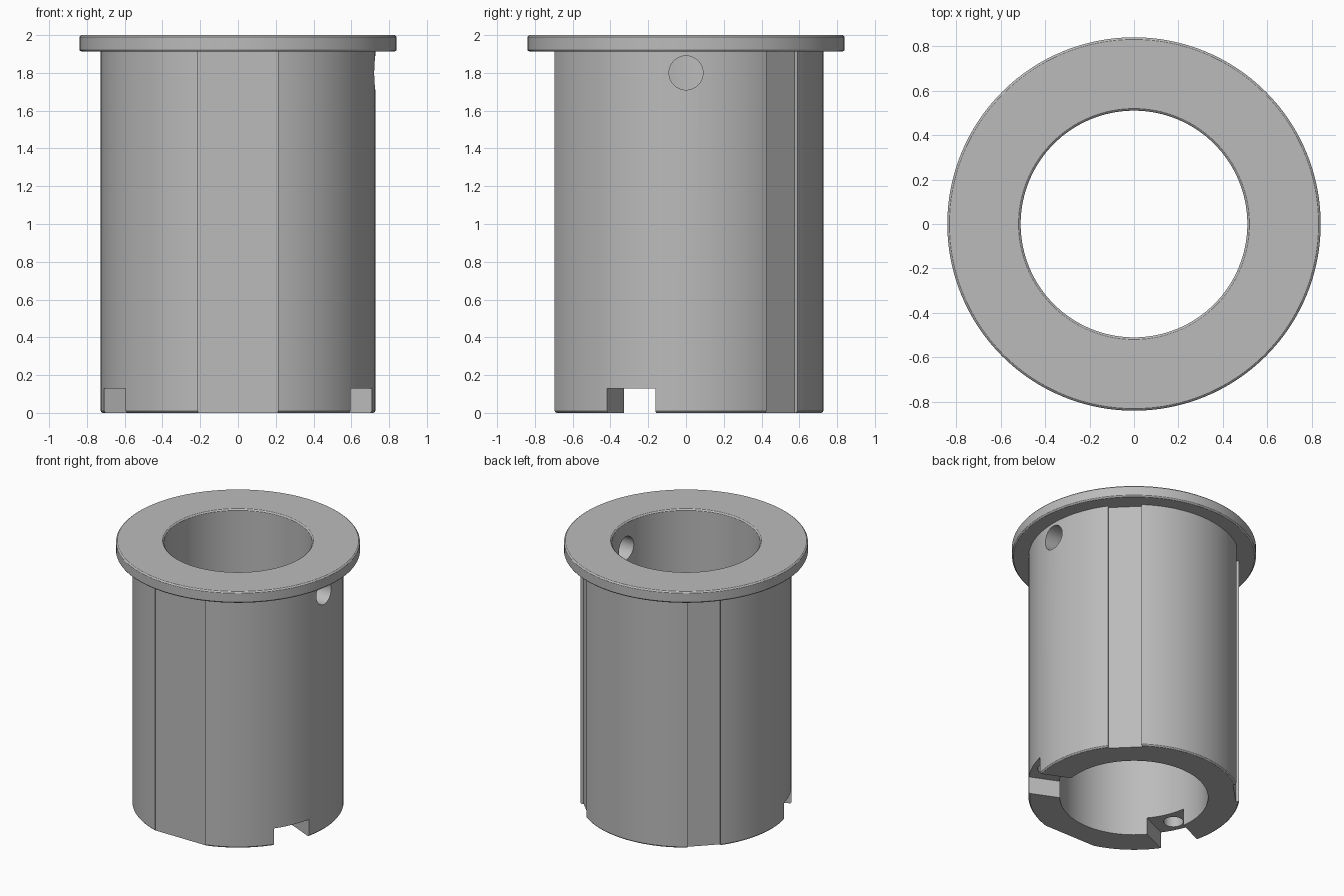
import bpy, bmesh, math
from mathutils import Matrix, Vector

old = bpy.data.objects.get("Cube")
if old:
    bpy.data.objects.remove(old, do_unlink=True)

OUTER, BORE, RIM, HEIGHT, RIM_BASE = 0.727, 0.51, 0.84, 2.0, 1.913

grey = bpy.data.materials.new("plain grey")
grey.use_nodes = True
grey.diffuse_color = (0.5, 0.5, 0.5, 1)
grey.node_tree.nodes["Principled BSDF"].inputs["Base Color"].default_value = (0.5, 0.5, 0.5, 1)


def add_object(name, bm):
    bmesh.ops.recalc_face_normals(bm, faces=bm.faces[:])
    mesh = bpy.data.meshes.new(name)
    bm.to_mesh(mesh)
    bm.free()
    mesh.materials.append(grey)
    obj = bpy.data.objects.new(name, mesh)
    bpy.context.collection.objects.link(obj)
    return obj


def revolve(name, profile, steps=128):
    """Spin a closed (radius, height) outline around z."""
    bm = bmesh.new()
    verts = [bm.verts.new((r, 0, z)) for r, z in profile]
    edges = [bm.edges.new((v, verts[i - 1])) for i, v in enumerate(verts)]
    bmesh.ops.spin(bm, geom=verts + edges, cent=(0, 0, 0), axis=(0, 0, 1),
                   angle=math.tau, steps=steps, use_duplicate=False)
    bmesh.ops.remove_doubles(bm, verts=bm.verts[:], dist=0.0001)
    return add_object(name, bm)


def box_cutter(name, angle, near, far, half_width, bottom, top):
    """Box reaching outwards from the axis at the given angle in degrees."""
    bm = bmesh.new()
    size = Vector((far - near, 2 * half_width, top - bottom))
    place = (Matrix.Rotation(math.radians(angle), 4, 'Z')
             @ Matrix.Translation(((near + far) / 2, 0, (bottom + top) / 2))
             @ Matrix.Diagonal(size).to_4x4())
    bmesh.ops.create_cube(bm, size=1, matrix=place)
    return add_object(name, bm)


def round_cutter(name, radius, depth, matrix):
    bm = bmesh.new()
    bmesh.ops.create_cone(bm, cap_ends=True, segments=48, radius1=radius,
                          radius2=radius, depth=depth, matrix=matrix)
    return add_object(name, bm)


# Flanged sleeve with small softened edges
c, s = 0.01, 0.004
sleeve = revolve("flanged_sleeve", [
    (BORE, 0), (OUTER - c, 0), (OUTER - s, s), (OUTER, c),
    (OUTER, RIM_BASE), (RIM - c, RIM_BASE), (RIM - s, RIM_BASE + s), (RIM, RIM_BASE + c),
    (RIM, HEIGHT - c), (RIM - s, HEIGHT - s), (RIM - c, HEIGHT),
    (BORE + c, HEIGHT), (BORE + s, HEIGHT - s), (BORE, HEIGHT - c)])

# Wide shallow front groove and two narrow back grooves
cutters = [box_cutter("front_groove_cutter", -90, 0.685, 1, 0.213, -0.1, RIM_BASE)]
for angle in (45, 135):
    cutters.append(box_cutter("back_groove_cutter", angle, 0.695, 1, 0.116, -0.1, RIM_BASE))

# Bottom slots, each with a blind hole in its ceiling
for angle in (-24, -156):
    cutters.append(box_cutter("slot_cutter", angle, 0.3, 1, 0.14, -0.1, 0.13))
    a = math.radians(angle)
    spot = Matrix.Translation((0.62 * math.cos(a), 0.62 * math.sin(a), 0.25))
    cutters.append(round_cutter("slot_hole_cutter", 0.068, 0.4, spot))

# Side hole under the flange
side = Matrix.Translation((0.65, 0, 1.8)) @ Matrix.Rotation(math.pi / 2, 4, 'Y')
cutters.append(round_cutter("side_hole_cutter", 0.09, 0.6, side))

bpy.ops.object.select_all(action='DESELECT')
sleeve.select_set(True)
bpy.context.view_layer.objects.active = sleeve
for cutter in cutters:
    mod = sleeve.modifiers.new("cut", 'BOOLEAN')
    mod.operation, mod.solver, mod.object = 'DIFFERENCE', 'EXACT', cutter
    bpy.ops.object.modifier_apply(modifier=mod.name)
    bpy.data.objects.remove(cutter, do_unlink=True)

bpy.ops.object.shade_smooth_by_angle(angle=math.radians(30))
